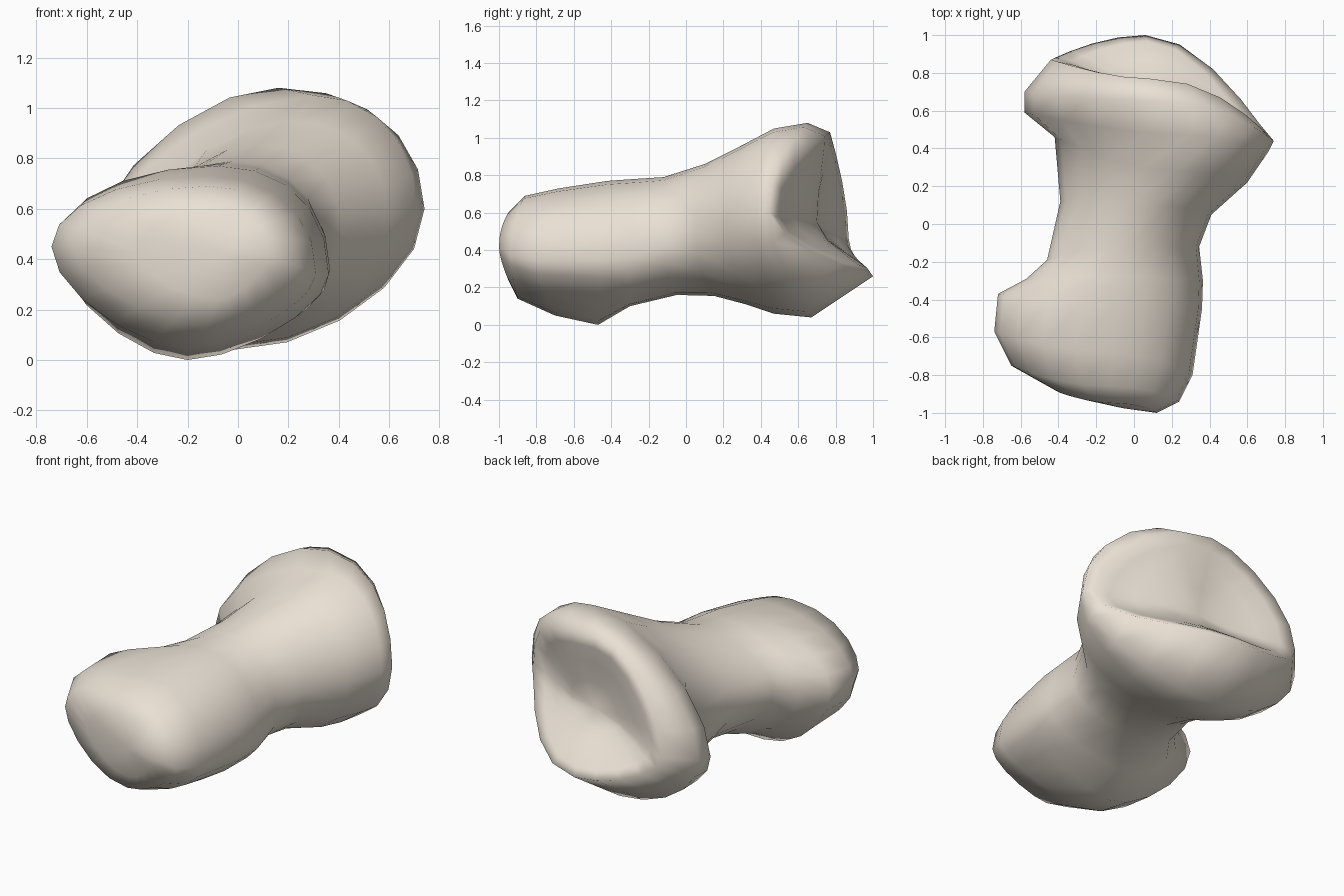
import bpy, bmesh, math
from mathutils import Vector

if "Cube" in bpy.data.objects:
    bpy.data.objects.remove(bpy.data.objects["Cube"])

SEG = 5  # segments per quarter of a section

# Each section is given by its left, top, right and bottom extreme points (x, y, z)
SECTIONS = [
    # rounded front head
    ((-.40, -.89, .43), (-.08, -.95, .60), (.12, -1.0, .42), (-.08, -.95, .24)),
    ((-.65, -.75, .44), (-.12, -.86, .69), (.24, -.94, .37), (-.12, -.90, .14)),
    ((-.74, -.57, .45), (-.12, -.68, .73), (.31, -.80, .34), (-.20, -.70, .05)),
    ((-.72, -.37, .46), (-.08, -.42, .77), (.36, -.45, .34), (-.20, -.47, .00)),
    # waisted shaft
    ((-.57, -.29, .47), (-.05, -.28, .78), (.365, -.30, .36), (-.15, -.30, .10)),
    ((-.46, -.19, .47), (-.02, -.12, .79), (.345, -.12, .42), (-.06, -.05, .16)),
    ((-.39, .12, .46), (.09, .10, .86), (.41, .05, .50), (.0, .15, .155)),
    ((-.42, .46, .42), (.22, .28, .95), (.60, .22, .56), (.0, .32, .11)),
    # flared back flange and rim
    ((-.58, .59, .40), (.30, .47, 1.05), (.71, .38, .58), (-.01, .47, .06)),
    ((-.58, .70, .42), (.16, .65, 1.08), (.74, .44, .60), (-.02, .67, .04)),
    ((-.44, .87, .46), (.08, .77, 1.03), (.70, .48, .58), (.06, 1.0, .26)),
]

# Fullness of the quarters (top left, top right, bottom right, bottom left)
FULL_HEAD = (1.0, 1.1, .68, .75)
FULL_SHAFT = (.8, 1.05, 1.08, .85)
FULL_BACK = (.78, 1.08, .88, .9)


def section(extremes, full):
    """Quarter arcs through the extreme points, blended with their chords."""
    pts = []
    for q in range(4):
        a, b = Vector(extremes[q]), Vector(extremes[(q + 1) % 4])
        for i in range(SEG):
            t = i / SEG * math.pi / 2
            c, s = math.cos(t), math.sin(t)
            chord = a.lerp(b, s * s)
            if q % 2 == 0:   # side extreme to top/bottom extreme
                arc = Vector((b.x + (a.x - b.x) * c, chord.y, a.z + (b.z - a.z) * s))
            else:            # top/bottom extreme to side extreme
                arc = Vector((a.x + (b.x - a.x) * s, chord.y, b.z + (a.z - b.z) * c))
            pts.append(chord.lerp(arc, full[q]))
    return pts


rings = []
for k, ext in enumerate(SECTIONS):
    full = FULL_HEAD if k < 4 else FULL_SHAFT if k < 8 else FULL_BACK
    rings.append(section(ext, full))

# Shallow concave back socket: shrink the rim toward the socket floor
floor = Vector((.12, .70, .55))
rim = rings[-1]
for shrink, sink in ((.16, .11), (.38, .42), (.66, .80)):
    rings.append([Vector((p.x + (floor.x - p.x) * shrink,
                          p.y + (floor.y - p.y) * sink,
                          p.z + (floor.z - p.z) * shrink)) for p in rim])

# Skin the sections and close both ends
bm = bmesh.new()
loops = [[bm.verts.new(p) for p in ring] for ring in rings]
n = SEG * 4
for a, b in zip(loops, loops[1:]):
    for i in range(n):
        j = (i + 1) % n
        bm.faces.new((a[i], a[j], b[j], b[i]))
for loop, tip in ((loops[0], (-.06, -.975, .42)), (loops[-1], floor)):
    pole = bm.verts.new(tip)
    for i in range(n):
        bm.faces.new((loop[i], loop[(i + 1) % n], pole))
bmesh.ops.recalc_face_normals(bm, faces=bm.faces)

mesh = bpy.data.meshes.new("bone")
bm.to_mesh(mesh)
bm.free()
for poly in mesh.polygons:
    poly.use_smooth = True
bone = bpy.data.objects.new("bone", mesh)
bpy.context.collection.objects.link(bone)

# Bone colour
mat = bpy.data.materials.new("bone_beige")
mat.diffuse_color = (.82, .75, .66, 1)
mat.use_nodes = True
mat.node_tree.nodes["Principled BSDF"].inputs["Base Color"].default_value = mat.diffuse_color
mesh.materials.append(mat)
